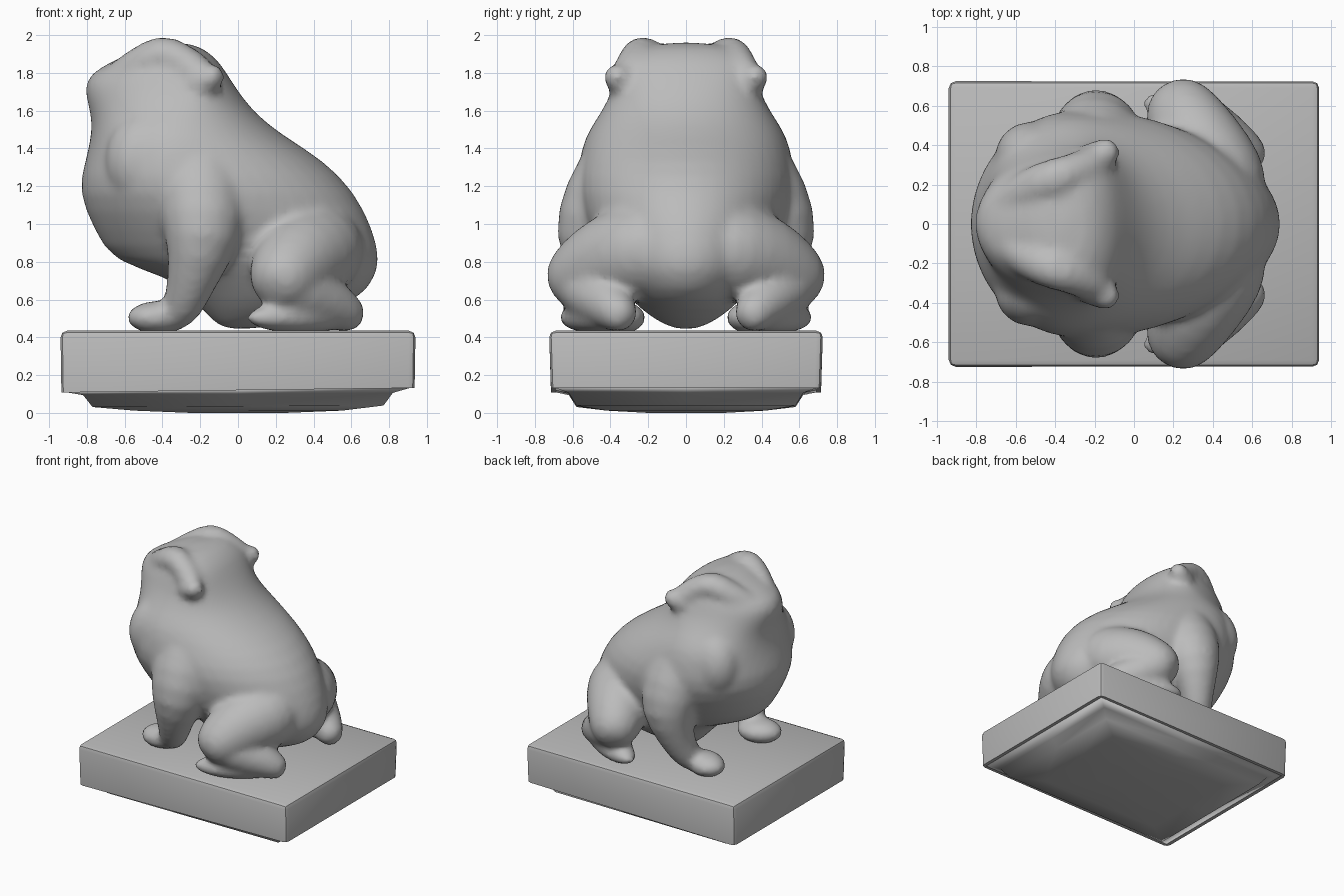
import bpy, bmesh
from math import sin, cos, pi, radians
from mathutils import Vector

if "Cube" in bpy.data.objects:
    bpy.data.objects.remove(bpy.data.objects["Cube"])

stone = bpy.data.materials.new("grey_stone")
stone.use_nodes = True
stone.diffuse_color = (0.5, 0.5, 0.5, 1)
stone.node_tree.nodes["Principled BSDF"].inputs["Base Color"].default_value = (0.5, 0.5, 0.5, 1)


def add_object(name, bm, angle=180):
    bmesh.ops.recalc_face_normals(bm, faces=bm.faces)
    mesh = bpy.data.meshes.new(name)
    bm.to_mesh(mesh)
    bm.free()
    obj = bpy.data.objects.new(name, mesh)
    bpy.context.collection.objects.link(obj)
    mesh.materials.append(stone)
    bpy.ops.object.select_all(action="DESELECT")
    obj.select_set(True)
    bpy.context.view_layer.objects.active = obj
    bpy.ops.object.shade_smooth_by_angle(angle=radians(angle))
    return obj


flesh = []  # parts that are fused into one sculpted body


def add_flesh(name, bm, mirror=True):
    obj = add_object(name, bm)
    obj.modifiers.new("soften", "SUBSURF").levels = 1
    if mirror:
        obj.modifiers.new("mirror", "MIRROR").use_axis = (False, True, False)
    flesh.append(obj)


def loft(rings):
    """Bridge closed rings of points and cap both ends."""
    bm = bmesh.new()
    loops = [[bm.verts.new(p) for p in ring] for ring in rings]
    n = len(loops[0])
    for a, b in zip(loops, loops[1:]):
        for i in range(n):
            j = (i + 1) % n
            bm.faces.new((a[i], a[j], b[j], b[i]))
    bm.faces.new(loops[0])
    bm.faces.new(loops[-1])
    return bm


def limb(name, path, sides=12):
    """Tapered tube through (x, y, z, radius) points, rounded at both ends."""
    pts = [Vector(p[:3]) for p in path]
    radii = [p[3] for p in path]
    rings = []

    def ring(center, axis, r):
        u = axis.cross(Vector((0, 1, 0.3))).normalized()
        v = axis.cross(u).normalized()
        rings.append([center + r * (u * cos(2 * pi * i / sides) + v * sin(2 * pi * i / sides))
                      for i in range(sides)])

    last = len(pts) - 1
    for k, (p, r) in enumerate(zip(pts, radii)):
        axis = (pts[min(k + 1, last)] - pts[max(k - 1, 0)]).normalized()
        if k == 0:
            ring(p - axis * r * 0.9, axis, r * 0.35)
            ring(p - axis * r * 0.6, axis, r * 0.8)
        ring(p, axis, r * 1.03)
        if k == last:
            ring(p + axis * r * 0.6, axis, r * 0.8)
            ring(p + axis * r * 0.9, axis, r * 0.35)
    add_flesh(name, loft(rings))


def blob(name, center, size, turn=0):
    """Mirrored ellipsoid, turned about the vertical."""
    bm = bmesh.new()
    bmesh.ops.create_uvsphere(bm, u_segments=14, v_segments=9, radius=1)
    for v in bm.verts:
        x, y, z = (c * s for c, s in zip(v.co, size))
        v.co = Vector(center) + Vector((x * cos(turn) - y * sin(turn), x * sin(turn) + y * cos(turn), z))
    add_flesh(name, bm)


# Torso and head: level slices as (height, front x, widest x, back x, half width)
slices = [
    (0.44, -0.08, 0.0, 0.10, 0.06), (0.50, -0.15, 0.1, 0.36, 0.18),
    (0.60, -0.24, 0.15, 0.66, 0.30), (0.72, -0.36, 0.15, 0.73, 0.39),
    (0.80, -0.68, 0.1, 0.76, 0.44), (0.96, -0.76, -0.1, 0.73, 0.52),
    (1.17, -0.86, -0.25, 0.63, 0.60), (1.34, -0.81, -0.32, 0.46, 0.57),
    (1.47, -0.78, -0.34, 0.24, 0.54), (1.58, -0.78, -0.3, 0.10, 0.46),
    (1.69, -0.82, -0.24, 0.01, 0.40), (1.80, -0.81, -0.20, -0.06, 0.37),
    (1.89, -0.60, -0.25, -0.12, 0.33), (1.965, -0.46, -0.34, -0.24, 0.22),
]
rings = []
for z, front, widest, back, half in slices:
    ring = []
    for i in range(24):
        c, s = cos(2 * pi * i / 24), sin(2 * pi * i / 24)
        reach = back - widest if c > 0 else widest - front
        ring.append((widest + reach * c, half * s, z))
    rings.append(ring)
add_flesh("torso_and_head", loft(rings), mirror=False)

# Head ridges running from muzzle over the brow to the ear, and cheeks
limb("brow_ridge", [(-0.66, 0.08, 1.74, 0.10), (-0.53, 0.18, 1.82, 0.11),
                    (-0.40, 0.235, 1.925, 0.105), (-0.29, 0.26, 1.86, 0.10),
                    (-0.20, 0.31, 1.78, 0.10)])
limb("ear", [(-0.28, 0.27, 1.72, 0.10), (-0.19, 0.33, 1.75, 0.10), (-0.14, 0.365, 1.78, 0.075)])
blob("cheek", (-0.44, 0.28, 1.33), (0.30, 0.23, 0.30), -0.6)

# Front legs
limb("front_leg", [(-0.22, 0.28, 1.32, 0.26), (-0.19, 0.43, 1.10, 0.25),
                   (-0.18, 0.51, 0.92, 0.205), (-0.24, 0.47, 0.72, 0.135),
                   (-0.29, 0.41, 0.56, 0.11), (-0.34, 0.37, 0.52, 0.095)])
blob("front_paw", (-0.42, 0.35, 0.505), (0.18, 0.14, 0.09), -0.3)

# Hind legs
limb("thigh", [(0.42, 0.22, 0.86, 0.27), (0.31, 0.42, 0.81, 0.245),
               (0.25, 0.55, 0.73, 0.205)])
limb("shin", [(0.23, 0.57, 0.72, 0.165), (0.36, 0.50, 0.63, 0.155),
              (0.50, 0.40, 0.57, 0.135), (0.57, 0.36, 0.53, 0.11)])
blob("hind_foot", (0.33, 0.485, 0.505), (0.335, 0.13, 0.085), -0.5)

# Fuse the parts and melt the joins
bpy.ops.object.select_all(action="DESELECT")
for part in flesh:
    part.select_set(True)
bpy.context.view_layer.objects.active = flesh[0]
bpy.ops.object.convert(target="MESH")
bpy.ops.object.join()
animal = bpy.context.view_layer.objects.active
animal.name = "seated_animal"
fuse = animal.modifiers.new("fuse", "REMESH")
fuse.mode = "VOXEL"
fuse.voxel_size = 0.025
fuse.use_smooth_shade = True
melt = animal.modifiers.new("melt", "SMOOTH")
melt.factor = 0.5
melt.iterations = 6

# Plinth slab, slightly thicker at one end, with all but the bottom edges rounded
bm = loft([[(hx * a, hy * b, z + tilt * a) for a, b in ((-1, -1), (1, -1), (1, 1), (-1, 1))]
           for hx, hy, z, tilt in ((0.935, 0.715, 0.12, 0.012), (0.94, 0.725, 0.435, 0))])
rounded = [e for e in bm.edges if max(v.co.z for v in e.verts) > 0.3]
bmesh.ops.bevel(bm, geom=rounded, offset=0.035, segments=2, profile=0.5, affect="EDGES")
add_object("plinth_slab", bm, angle=35)

# Undercut, gently domed underside
around = ((-1, -1), (0, -1), (1, -1), (1, 0), (1, 1), (0, 1), (-1, 1), (-1, 0))
levels = ((0.25, 0.2, 0.0, 0), (0.55, 0.42, 0.012, 0), (0.77, 0.58, 0.035, 0.004),
          (0.82, 0.62, 0.1, 0.006), (0.92, 0.70, 0.123, 0.012))
add_object("plinth_underside", loft([[(x * a, y * b, z + tilt * a) for a, b in around]
                                     for x, y, z, tilt in levels]))
